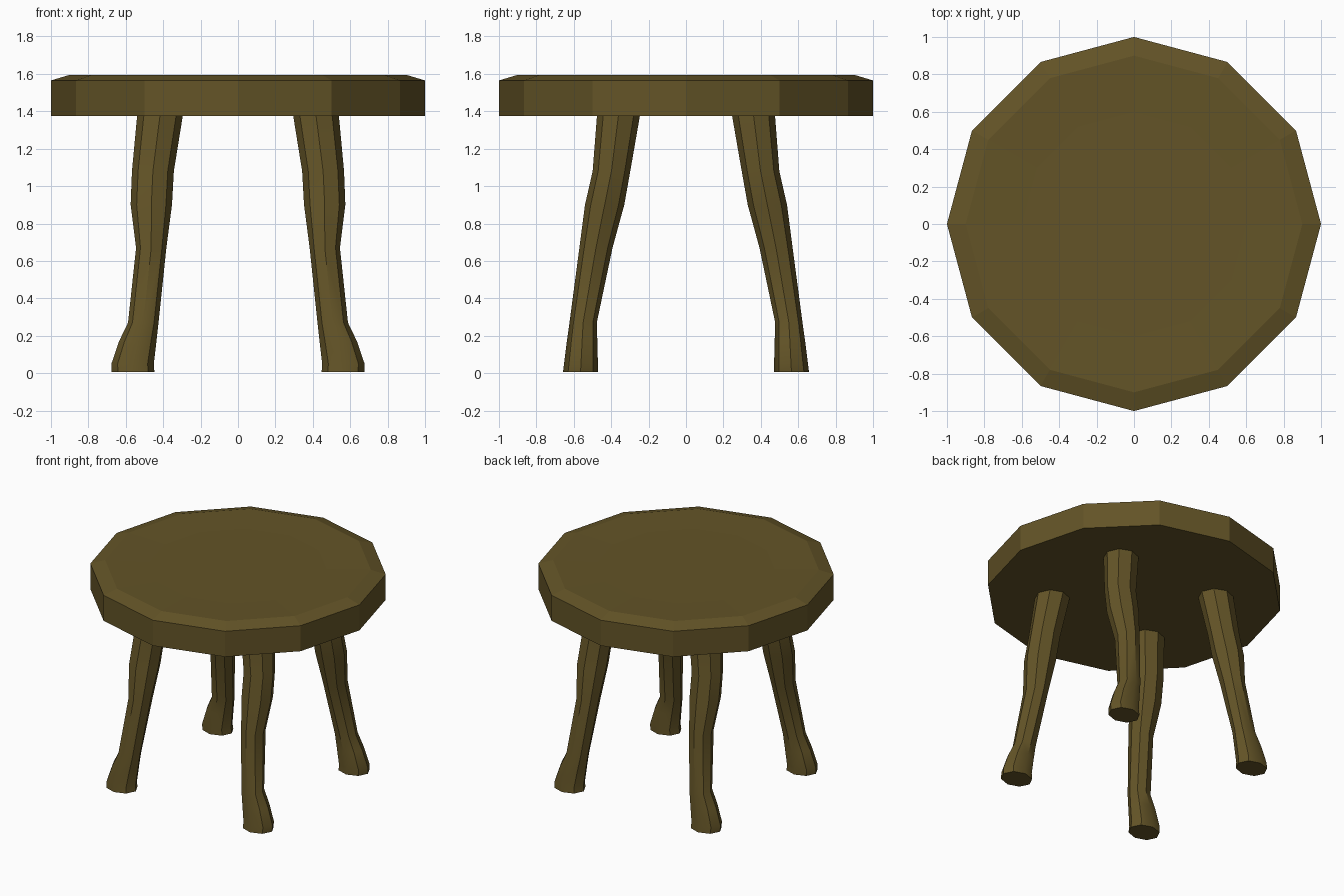
import bpy, bmesh, math

if "Cube" in bpy.data.objects:
    bpy.data.objects.remove(bpy.data.objects["Cube"])

wood = bpy.data.materials.new("wood")
wood.diffuse_color = (0.125, 0.088, 0.02, 1)
wood.use_nodes = True
wood.node_tree.nodes["Principled BSDF"].inputs["Base Color"].default_value = wood.diffuse_color


def loft(name, rings, cap_start=True, cap_end=True):
    """Skin a list of equal-length point rings into a closed mesh."""
    bm = bmesh.new()
    loops = [[bm.verts.new(p) for p in ring] for ring in rings]
    n = len(rings[0])
    for a, b in zip(loops, loops[1:]):
        for i in range(n):
            j = (i + 1) % n
            bm.faces.new((a[i], a[j], b[j], b[i]))
    bm.faces.new(loops[0][::-1])
    bm.faces.new(loops[-1])
    bmesh.ops.recalc_face_normals(bm, faces=bm.faces)
    me = bpy.data.meshes.new(name)
    bm.to_mesh(me)
    bm.free()
    me.materials.append(wood)
    ob = bpy.data.objects.new(name, me)
    bpy.context.collection.objects.link(ob)
    return ob


def ring(cx, cy, rx, ry, z, n, turn=0.0):
    return [(cx + rx * math.cos(turn + math.tau * i / n),
             cy + ry * math.sin(turn + math.tau * i / n), z) for i in range(n)]


# Seat: twelve-sided slab with a chamfered rim and a faintly dished top
seat_profile = [(1.0, 1.375), (1.0, 1.565), (0.9, 1.595), (0.6, 1.588)]
loft("seat", [ring(0, 0, r, r, z, 12) for r, z in seat_profile])

# Leg sections: z, outer x, inner x, outer y, inner y
sections = [
    (0.005, 0.675, 0.447, 0.658, 0.47),
    (0.05, 0.677, 0.45, 0.652, 0.471),
    (0.17, 0.636, 0.436, 0.637, 0.474),
    (0.27, 0.588, 0.425, 0.623, 0.477),
    (0.67, 0.545, 0.383, 0.570, 0.393),
    (0.90, 0.574, 0.353, 0.540, 0.330),
    (1.08, 0.567, 0.343, 0.499, 0.298),
    (1.39, 0.538, 0.293, 0.475, 0.244),
]

# Four gnarled legs, mirrored front to back and left to right
for sx, side in ((-1, "left"), (1, "right")):
    for sy, end in ((-1, "front"), (1, "back")):
        rings = []
        for z, xo, xi, yo, yi in sections:
            pts = ring((xo + xi) / 2, (yo + yi) / 2,
                       (xo - xi) / 2, (yo - yi) / 2, z, 8)
            rings.append([(sx * x, sy * y, h) for x, y, h in pts])
        leg = loft(f"{end}_{side}_leg", rings)
        bpy.ops.object.select_all(action='DESELECT')
        leg.select_set(True)
        bpy.context.view_layer.objects.active = leg
        bpy.ops.object.shade_smooth_by_angle(angle=math.radians(40))
